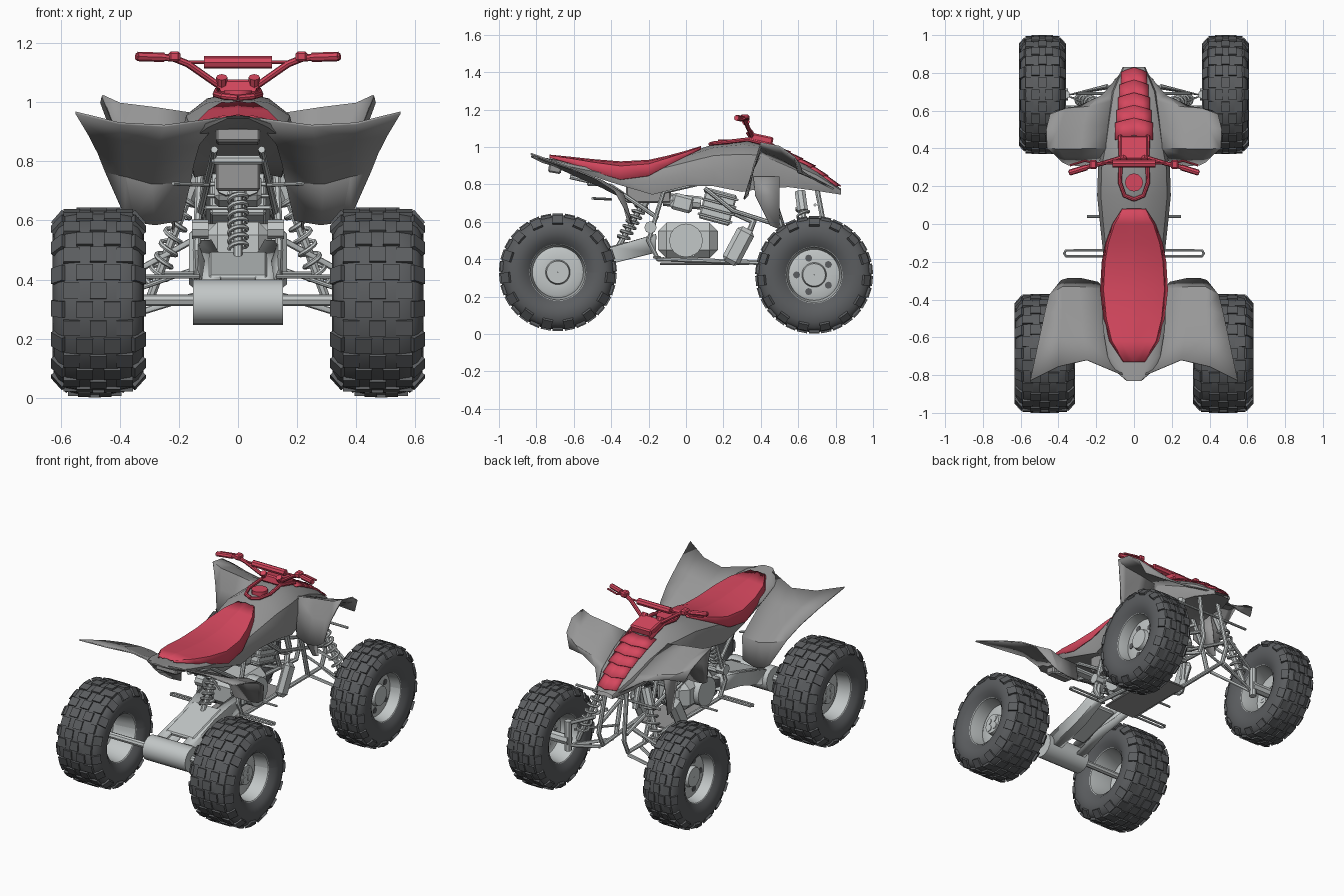
import bpy, bmesh, math
from mathutils import Vector, Matrix, Euler

if "Cube" in bpy.data.objects:
    bpy.data.objects.remove(bpy.data.objects["Cube"], do_unlink=True)


def material(name, *rgb):
    m = bpy.data.materials.new(name)
    m.use_nodes = True
    m.diffuse_color = (*rgb, 1)
    m.node_tree.nodes["Principled BSDF"].inputs["Base Color"].default_value = (*rgb, 1)
    return m


RUBBER = material("dark rubber", .105, .11, .116)
BODY = material("grey plastic", .31, .31, .31)
METAL = material("light metal", .54, .57, .57)
RED = material("red trim", .67, .064, .113)


def select_only(obj):
    bpy.ops.object.select_all(action='DESELECT')
    obj.select_set(True)
    bpy.context.view_layer.objects.active = obj


def finish(obj, mat, mirror=False, thick=0, angle=35):
    """Material, shading, thickness and left/right mirroring."""
    obj.data.materials.clear()
    obj.data.materials.append(mat)
    select_only(obj)
    bpy.ops.object.shade_smooth_by_angle(angle=math.radians(angle))
    if thick:
        solid = obj.modifiers.new("Thickness", 'SOLIDIFY')
        solid.thickness, solid.offset = thick, 0
    if mirror:
        obj.modifiers.new("Mirror", 'MIRROR')
    return obj


def from_bmesh(name, bm, mat, **options):
    bmesh.ops.recalc_face_normals(bm, faces=bm.faces)
    mesh = bpy.data.meshes.new(name)
    bm.to_mesh(mesh)
    bm.free()
    obj = bpy.data.objects.new(name, mesh)
    bpy.context.collection.objects.link(obj)
    return finish(obj, mat, **options)


def loft(name, rows, mat, mirror=True, **options):
    """Skin a grid of points."""
    bm = bmesh.new()
    grid = [[bm.verts.new(p) for p in row] for row in rows]
    for a, b in zip(grid, grid[1:]):
        for i in range(len(a) - 1):
            bm.faces.new((a[i], a[i + 1], b[i + 1], b[i]))
    return from_bmesh(name, bm, mat, mirror=mirror, **options)


def lathe(name, center, profile, mat, steps=36):
    """Spin (x, radius) pairs round the wheel axis."""
    rows = []
    for i in range(steps + 1):
        turn = math.tau * i / steps
        rows.append([Vector(center) + Vector((x, r * math.cos(turn), r * math.sin(turn)))
                     for x, r in profile])
    return loft(name, rows, mat)


def box(name, center, size, mat, tilt=0, mirror=False, bevel=.008):
    bm = bmesh.new()
    place = Matrix.LocRotScale(Vector(center), Euler((math.radians(tilt), 0, 0)), Vector(size))
    bmesh.ops.create_cube(bm, size=1, matrix=place)
    bmesh.ops.bevel(bm, geom=bm.edges[:], offset=bevel, segments=1, affect='EDGES')
    return from_bmesh(name, bm, mat, mirror=mirror)


def tube(name, points, radius, mat=METAL, mirror=True, sides=2):
    curve = bpy.data.curves.new(name, 'CURVE')
    curve.dimensions = '3D'
    curve.bevel_depth, curve.bevel_resolution, curve.use_fill_caps = radius, sides, True
    spline = curve.splines.new('POLY')
    spline.points.add(len(points) - 1)
    for point, co in zip(spline.points, points):
        point.co = (*co, 1)
    obj = bpy.data.objects.new(name, curve)
    bpy.context.collection.objects.link(obj)
    select_only(obj)
    bpy.ops.object.convert(target='MESH')
    return finish(bpy.context.object, mat, mirror=mirror)


def shock(name, low, high, radius, mirror):
    """Damper rod with a coil spring round it."""
    low, high = Vector(low), Vector(high)
    spin = (high - low).to_track_quat('Z', 'Y')
    length, turns, steps = (high - low).length, 7, 12
    coil = []
    for i in range(turns * steps + 1):
        t, a = i / (turns * steps), math.tau * i / steps
        local = Vector((radius * math.cos(a), radius * math.sin(a), length * (.12 + .68 * t)))
        coil.append(low + spin @ local)
    tube(name + "_spring", coil, .008, mirror=mirror, sides=1)
    tube(name + "_rod", [low, high], radius * .5, mirror=mirror)
    tube(name + "_reservoir", [low.lerp(high, .76), high], radius * .95, mirror=mirror)


# Wheels: tyre carcass, staggered tread blocks, dished rim and hub face
def wheel(name, x, y, z, half, openings, reach, inset, opening_mat):
    center, outer, bead = Vector((x, y, z)), .307, .152
    side = [(.78, bead), (.94, bead + .03), (1, .22), (.97, .255), (.87, outer - .025),
            (.7, outer - .008), (.4, outer)]
    profile = side + [(-t, r) for t, r in reversed(side)]
    lathe(name + "_tyre", center, [(t * half, r) for t, r in profile], RUBBER)
    bm = bmesh.new()
    count = 30
    for i in range(count):
        turn = Matrix.Rotation(math.tau * i / count, 4, 'X')
        for t in ((-.58, 0, .58) if i % 2 else (-.88, -.3, .3, .88)):
            lean = Matrix.Rotation(math.copysign(.85, t) if abs(t) > .8 else 0, 4, 'Y')
            shift = Matrix.Translation((t * half, 0, outer - .045 * t ** 4))
            size = Matrix.Diagonal((half * .36, .055, .015, 1))
            bmesh.ops.create_cube(bm, size=1, matrix=Matrix.Translation(center) @ turn @ shift @ lean @ size)
    from_bmesh(name + "_tread", bm, RUBBER, mirror=True)
    barrel = [(-.82, .16), (-.76, .148), (0, .132), (.76, .148), (.82, .16)]
    lathe(name + "_rim", center, [(t * half, r) for t, r in barrel], METAL)
    face = [(.2, .137), (.25, .122), (.25, .066), (.45, .06), (.45, .001)]
    lathe(name + "_hub_face", center, [(t * half, r) for t, r in face], METAL)
    for i in range(openings):
        a = math.tau * (i + .5) / openings
        spot = center + Vector((half * inset, reach * math.cos(a), reach * math.sin(a)))
        tube(f"{name}_detail_{i}", [spot, spot + Vector((.004, 0, 0))], .019, opening_mat)


wheel("rear_wheel", .4725, -.685, .33, .155, 4, .033, .45, METAL)
wheel("front_wheel", .485, .685, .316, .119, 5, .094, .25, RUBBER)

# Main body: y, half width, top and bottom of each cross-section
BODY_SECTIONS = [
    (-.83, .04, .955, .945), (-.77, .11, .945, .915), (-.7, .14, .933, .895), (-.55, .165, .908, .86),
    (-.35, .17, .902, .795), (-.18, .16, .92, .745), (0, .18, .965, .79), (.15, .195, 1.015, .79),
    (.3, .19, 1.035, .76), (.42, .165, 1.02, .78), (.55, .145, .965, .785), (.7, .12, .88, .765),
    (.83, .06, .775, .745)]


def half_section(y, w, top, low):
    h = top - low
    return [(0, y, top), (w * .55, y, top - .08 * h), (w * .9, y, top - .27 * h),
            (w, y, top - .58 * h), (w * .92, y, low), (0, y, low + .2 * h)]


def top_at(y):
    for a, b in zip(BODY_SECTIONS, BODY_SECTIONS[1:]):
        if a[0] <= y <= b[0]:
            return a[2] + (b[2] - a[2]) * (y - a[0]) / (b[0] - a[0])
    return BODY_SECTIONS[-1][2]


loft("body_shell", [half_section(*s) for s in BODY_SECTIONS], BODY)

# Seat draped over the body
SEAT = [(-.73, .055, .956, .942), (-.62, .128, .945, .912), (-.5, .16, .932, .87), (-.35, .177, .92, .825),
        (-.2, .168, .928, .845), (-.1, .148, .95, .9), (0, .112, .977, .95), (.08, .06, 1.002, .988)]
loft("seat", [[(0, y, t), (w * .55, y, t - .006), (w * .9, y, t - .25 * (t - l)), (w, y, l)]
              for y, w, t, l in SEAT], RED, thick=.006)

# Rear fenders, listed from the seat outwards, each strip from the back edge to the front flap
loft("rear_fender", [
    [(.06, -.8, .945), (.13, -.6, .86), (.15, -.45, .79), (.16, -.345, .73), (.19, -.31, .6)],
    [(.25, -.72, .92), (.27, -.6, .85), (.28, -.45, .785), (.29, -.335, .725), (.28, -.29, .585)],
    [(.4, -.755, .928), (.39, -.6, .875), (.38, -.45, .82), (.38, -.335, .75), (.35, -.29, .595)],
    [(.55, -.83, .965), (.505, -.62, .89), (.475, -.48, .83), (.45, -.38, .765), (.385, -.3, .62)]],
    BODY, thick=.008, angle=25)

# Front fenders with rear mud flaps
loft("front_fender", [
    [(.06, .81, .765), (.11, .65, .85), (.13, .52, .91), (.15, .4, .96), (.17, .36, .88), (.19, .33, .74)],
    [(.17, .68, .83), (.24, .62, .87), (.27, .52, .93), (.28, .4, .98), (.28, .36, .88), (.28, .31, .72)],
    [(.3, .62, .855), (.36, .61, .9), (.39, .52, .96), (.4, .4, .995), (.37, .36, .88), (.35, .315, .73)],
    [(.41, .6, .86), (.445, .58, .945), (.465, .5, 1.002), (.46, .4, 1.022), (.41, .36, .89), (.38, .33, .75)]],
    BODY, thick=.008, angle=25)
loft("side_panel", [[(.18, .36, .84), (.2, .37, .74), (.22, .45, .58)],
                    [(.18, .5, .84), (.2, .5, .74), (.22, .5, .56)]], BODY, thick=.008)

# Hood strip made of overlapping chevrons
for i in range(5):
    back, w = .47 + .067 * i, .1 - .008 * i
    front = back + .09
    loft(f"hood_chevron_{i}", [
        [(0, y, top_at(y) + lift), (w * .55, y - .012, top_at(y - .012) + lift - .006),
         (w, y - .025, top_at(y - .025) + lift - .02)]
        for y, lift in ((back, .006), (front, .014))], RED, thick=.006)

# Tank surround, filler cap and bar cover
tube("tank_surround", [(0, .13, 1.015), (.05, .15, 1.02), (.075, .22, 1.027), (.07, .33, 1.04),
                       (.075, .47, 1.005)], .011, RED)
tube("filler_cap", [(0, .22, 1), (0, .22, 1.04)], .048, RED, False, sides=4)
box("bar_cover", (0, .4, 1.04), (.15, .13, .05), RED, tilt=-12)

# Handlebar
tube("handlebar", [(0, .36, 1.06), (.07, .35, 1.06), (.17, .32, 1.13), (.22, .31, 1.15), (.345, .27, 1.155)],
     .012, RED)
tube("grip", [(.25, .3, 1.152), (.34, .272, 1.155)], .016, RED)
tube("brake_lever", [(.22, .325, 1.155), (.26, .335, 1.15), (.34, .31, 1.152)], .006, RED)
box("lever_mount", (.215, .315, 1.155), (.04, .05, .035), RED, mirror=True)
tube("cross_bar", [(-.175, .32, 1.135), (.175, .32, 1.135)], .006, RED, False)
tube("cross_bar_pad", [(-.115, .32, 1.135), (.115, .32, 1.135)], .021, RED, False)
tube("bar_clamp", [(.055, .37, 1.03), (.055, .335, 1.085)], .019, RED)
tube("steering_stem", [(0, .36, 1.06), (0, .52, .55)], .018, METAL, False)

# Tubular frame
tube("main_frame", [(.07, .7, .78), (.09, .76, .46), (.09, .72, .37), (.11, .3, .385), (.135, -.15, .4),
                    (.14, -.2, .5), (.13, -.12, .76), (.1, .35, .87)], .014)
tube("front_frame_post", [(.1, .4, .88), (.11, .5, .6), (.1, .57, .37)], .014)
tube("upper_rail", [(.1, .75, .5), (.11, .5, .58), (.13, .25, .66), (.12, .1, .78)], .012)
tube("seat_frame", [(.08, -.62, .84), (.09, -.4, .79), (.13, -.15, .62)], .012)
tube("front_cross_member", [(-.3, .69, .69), (.3, .69, .69)], .008, mirror=False)
box("skid_plate", (0, .1, .375), (.22, .48, .012), BODY, bevel=.003)
box("air_box", (0, -.2, .75), (.15, .24, .1), BODY)
box("tail_light", (0, -.7, .885), (.15, .07, .05), BODY, tilt=-10)
box("rear_bracket", (0, -.5, .805), (.18, .06, .03), METAL)
tube("side_lever", [(.1, -.4, .72), (.22, -.5, .725)], .007)

# Engine
box("crankcase", (0, .01, .5), (.23, .32, .19), METAL, bevel=.045)
tube("clutch_cover", [(-.15, 0, .5), (.15, 0, .5)], .09, mirror=False, sides=6)
box("cylinder_block", (0, .17, .68), (.19, .17, .17), METAL, tilt=-15)
for i in range(4):
    box(f"cooling_fin_{i}", (0, .155 + .011 * i, .62 + .04 * i), (.22, .19, .012), METAL, tilt=-15, bevel=.002)
box("carburettor", (0, -.02, .7), (.16, .12, .09), METAL, tilt=-15, bevel=.015)
tube("intake", [(.04, .08, .7), (.04, -.12, .72)], .035)
tube("side_canister", [(.1, -.19, .57), (.155, -.19, .57)], .033)
box("heel_guard", (.14, .28, .47), (.05, .1, .21), METAL, tilt=-28, mirror=True, bevel=.022)
tube("exhaust_pipe", [(.06, .24, .66), (.1, .36, .6), (.13, .3, .45)], .02)
tube("foot_peg", [(.13, -.14, .41), (.36, -.14, .41), (.37, -.155, .41), (.36, -.17, .41), (.13, -.17, .41)], .007)
tube("shift_pedal", [(.13, .04, .42), (.25, .04, .42)], .007)

# Rear swingarm, axle and shock
tube("axle_carrier", [(-.152, -.68, .323), (.152, -.68, .323)], .077, mirror=False, sides=6)
tube("rear_axle", [(-.5, -.685, .33), (.5, -.685, .33)], .02, mirror=False)
loft("swingarm", [[(.06, -.64, .39), (.12, -.64, .39), (.12, -.64, .3), (.06, -.64, .3)],
                  [(.05, -.4, .46), (.11, -.4, .46), (.11, -.4, .38), (.05, -.4, .38)],
                  [(.09, -.16, .53), (.135, -.16, .53), (.135, -.16, .44), (.09, -.16, .44)]], METAL, thick=.01)
box("swingarm_bridge", (0, -.45, .44), (.2, .3, .03), METAL, tilt=16)
shock("rear_shock", (0, -.36, .47), (0, -.2, .75), .03, False)

# Front suspension
for label, reach, hub, inner in (("upper", .14, .42, .54), ("lower", .1, .28, .36)):
    tube(label + "_control_arm", [(reach, .6, inner), (.36, .68, hub), (reach, .73, inner)], .011)
tube("knuckle", [(.36, .685, .25), (.36, .685, .44)], .022)
tube("spindle", [(.35, .685, .316), (.51, .685, .316)], .032)
tube("tie_rod", [(.05, .62, .47), (.36, .62, .36)], .008)
shock("front_shock", (.3, .67, .33), (.14, .61, .76), .032, True)
